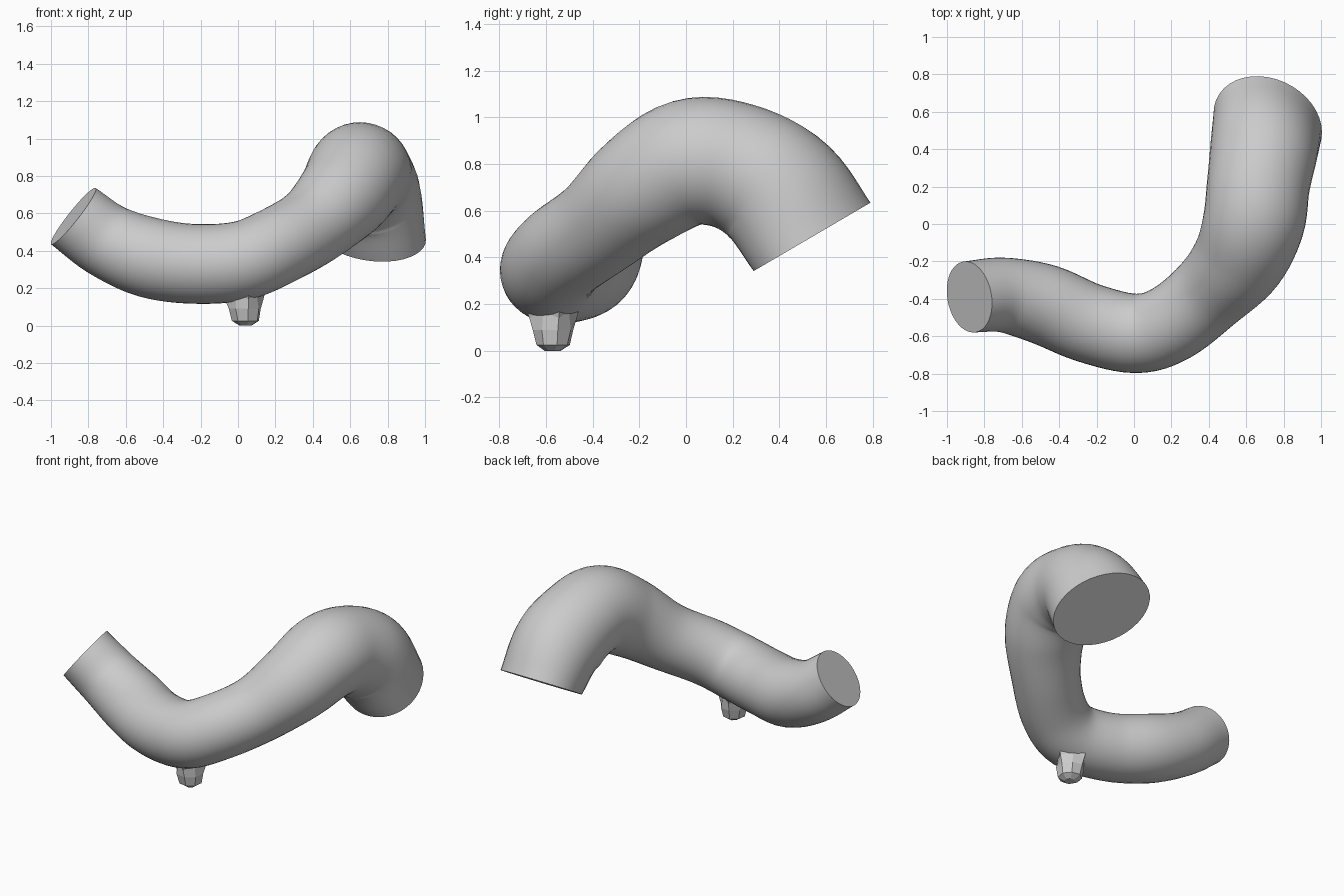
import bpy, bmesh, math, random
from mathutils import Vector

cube = bpy.data.objects.get("Cube")
if cube:
    bpy.data.objects.remove(cube)

random.seed(4)
grey = bpy.data.materials.new("plain grey")
grey.use_nodes = True
grey.diffuse_color = (0.6, 0.6, 0.6, 1)
grey.node_tree.nodes["Principled BSDF"].inputs["Base Color"].default_value = (0.6, 0.6, 0.6, 1)

# Tube stations: centre x, y, z and radius
STATIONS = [
    (-0.88, -0.39, 0.585, 0.192),
    (-0.70, -0.38, 0.455, 0.20),
    (-0.48, -0.43, 0.365, 0.215),
    (-0.24, -0.53, 0.33, 0.213),
    (0.01, -0.585, 0.345, 0.212),
    (0.20, -0.53, 0.42, 0.21),
    (0.40, -0.37, 0.535, 0.215),
    (0.56, -0.19, 0.69, 0.25),
    (0.64, 0.01, 0.805, 0.272),
    (0.665, 0.21, 0.79, 0.275),
    (0.695, 0.40, 0.68, 0.288),
    (0.715, 0.54, 0.488, 0.29),
]
START_DIR = Vector((0.77, 0.14, -0.61)).normalized()
END_DIR = Vector((0, 0.505, -0.863)).normalized()
SIDES, STEPS = 40, 6


def spline(a, b, c, d, t):
    """Catmull-Rom point between b and c."""
    return 0.5 * (2 * b + (c - a) * t + (2 * a - 5 * b + 4 * c - d) * t * t
                  + (3 * b - a - 3 * c + d) * t ** 3)


def sample_path(stations):
    pts = [Vector(s) for s in stations]
    pts = [2 * pts[0] - pts[1]] + pts + [2 * pts[-1] - pts[-2]]
    path = [spline(*pts[i:i + 4], k / STEPS)
            for i in range(len(pts) - 3) for k in range(STEPS)]
    return path + [pts[-2]]


def skin(name, rings, smooth):
    """Join matching rings of points into a capped surface."""
    bm = bmesh.new()
    loops = [[bm.verts.new(p) for p in ring] for ring in rings]
    n = len(loops[0])
    for lo, hi in zip(loops, loops[1:]):
        for j in range(n):
            k = (j + 1) % n
            bm.faces.new((lo[j], lo[k], hi[k], hi[j]))
    bm.faces.new(loops[0])
    bm.faces.new(loops[-1])
    bmesh.ops.recalc_face_normals(bm, faces=bm.faces)
    mesh = bpy.data.meshes.new(name)
    bm.to_mesh(mesh)
    bm.free()
    mesh.materials.append(grey)
    obj = bpy.data.objects.new(name, mesh)
    bpy.context.collection.objects.link(obj)
    if smooth:
        bpy.ops.object.select_all(action='DESELECT')
        obj.select_set(True)
        bpy.context.view_layer.objects.active = obj
        bpy.ops.object.shade_smooth_by_angle(angle=math.radians(40))
    return obj


# Curved tube with flat cut ends
path = sample_path(STATIONS)
rings = []
for i, p in enumerate(path):
    ahead, behind = path[min(i + 1, len(path) - 1)], path[max(i - 1, 0)]
    tangent = (ahead - behind).xyz.normalized()
    # Ease into the cut directions at both ends
    w0 = max(0, 1 - i / 8)
    w1 = max(0, 1 - (len(path) - 1 - i) / 8)
    tangent = tangent.lerp(START_DIR, w0).lerp(END_DIR, w1).normalized()
    side = tangent.cross(Vector((0, 0, 1))).normalized()
    up = side.cross(tangent)
    skew = 0.2 * w1
    ring = []
    for j in range(SIDES):
        a = 2 * math.pi * j / SIDES
        u = math.cos(a)
        v = math.sin(a) * math.sqrt(1 - skew * skew) - skew * u
        ring.append(p.xyz + p.w * (side * u + up * v))
    rings.append(ring)
skin("curved_tube", rings, True)

# Small faceted stub under the tube, flaring to a ragged upper rim
STUB = [(0.0, 0.035), (0.025, 0.075), (0.09, 0.088), (0.14, 0.105), (0.21, 0.125)]
rings = []
for level, (z, r) in enumerate(STUB):
    ring = []
    for j in range(8):
        a = 2 * math.pi * (j + 0.3) / 8
        ragged = level >= 3
        rr = r * random.uniform(0.94, 1.04) * (0.8 if ragged and j % 2 else 1)
        zz = z + (0.03 if ragged and j % 2 else 0)
        ring.append((0.04 + 0.003 * level * -1 + rr * math.cos(a), -0.57 + rr * math.sin(a), zz))
    rings.append(ring)
skin("faceted_stub", rings, False)
